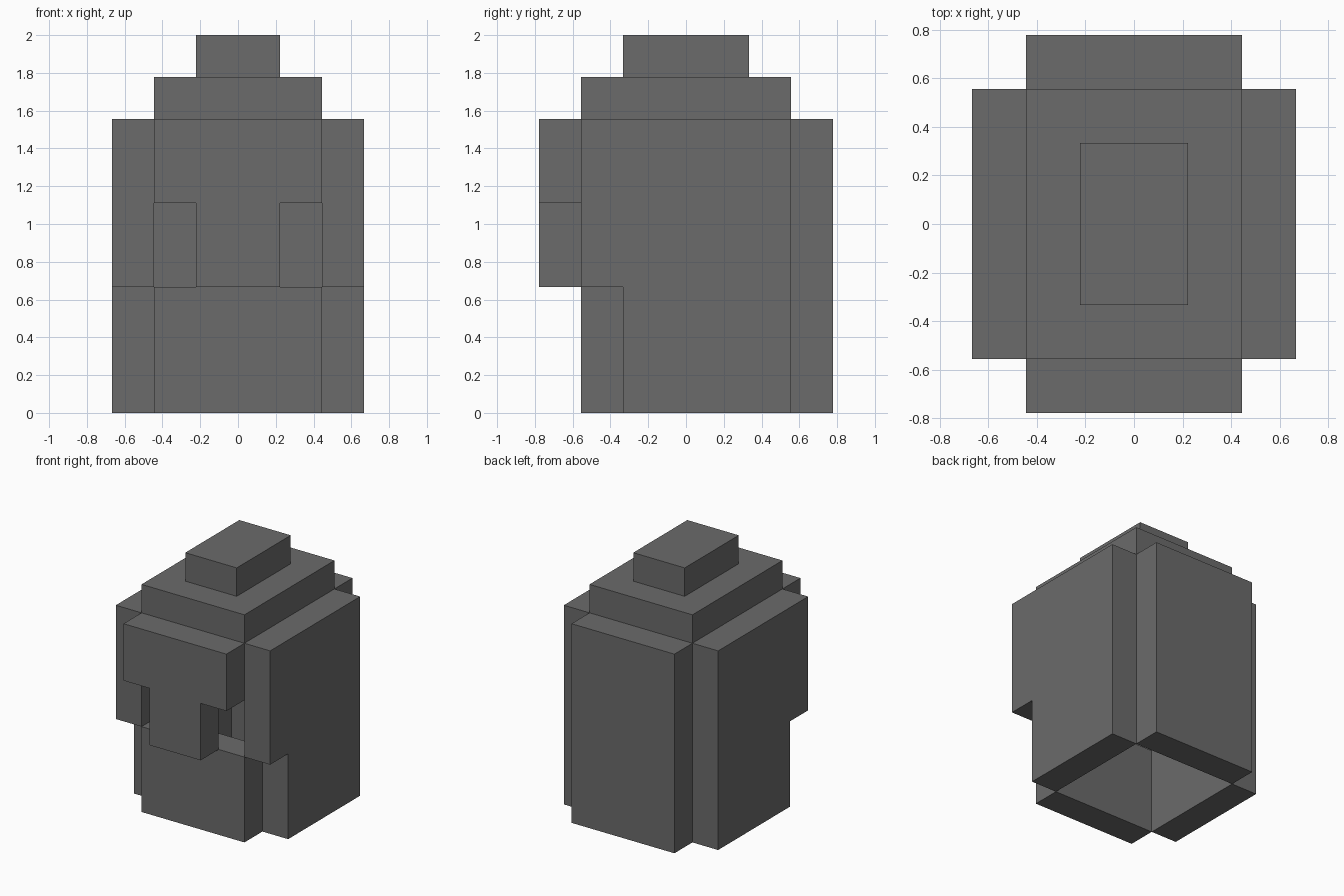
import bpy, bmesh
from mathutils import Vector

if "Cube" in bpy.data.objects:
    bpy.data.objects.remove(bpy.data.objects["Cube"])

U = 2 / 9  # one block of the stepped grid

steel = bpy.data.materials.new("steel grey")
steel.diffuse_color = (0.147, 0.147, 0.147, 1)
steel.use_nodes = True
steel.node_tree.nodes["Principled BSDF"].inputs["Base Color"].default_value = steel.diffuse_color


def finish(name, bm):
    bmesh.ops.recalc_face_normals(bm, faces=bm.faces)
    mesh = bpy.data.meshes.new(name)
    bm.to_mesh(mesh)
    bm.free()
    mesh.materials.append(steel)
    obj = bpy.data.objects.new(name, mesh)
    bpy.context.collection.objects.link(obj)
    return obj


def extrude(name, profile, axis, start, end):
    """Extrude a profile (block units) along x or y; profile gives the other axis and z."""
    bm = bmesh.new()
    place = (lambda a, z: (start, a, z)) if axis == "x" else (lambda a, z: (a, start, z))
    face = bm.faces.new([bm.verts.new(Vector(place(a, z)) * U) for a, z in profile])
    shift = (end - start) * U
    out = bmesh.ops.extrude_face_region(bm, geom=[face], use_keep_orig=True)
    verts = [v for v in out["geom"] if isinstance(v, bmesh.types.BMVert)]
    bmesh.ops.translate(bm, verts=verts, vec=(shift, 0, 0) if axis == "x" else (0, shift, 0))
    return finish(name, bm)


def rect(a0, a1, z0, z1):
    return [(a0, z0), (a1, z0), (a1, z1), (a0, z1)]


def ring(name, outer, inner, z0, z1):
    """Rectangular frame given by outer and inner half sizes."""
    bm = bmesh.new()
    loops = []
    for (hx, hy), z in ((outer, z0), (outer, z1), (inner, z1), (inner, z0)):
        loops.append([bm.verts.new(Vector((sx * hx, sy * hy, z)) * U)
                      for sx, sy in ((-1, -1), (1, -1), (1, 1), (-1, 1))])
    for i in range(4):
        a, b = loops[i], loops[(i + 1) % 4]
        for k in range(4):
            n = (k + 1) % 4
            bm.faces.new((a[k], a[n], b[n], b[k]))
    return finish(name, bm)


# Side walls, cut back at the lower front
cheek = [(-1.5, 0), (2.5, 0), (2.5, 7), (-2.5, 7), (-2.5, 3), (-1.5, 3)]
extrude("right_wall", cheek, "x", 2, 3)
extrude("left_wall", cheek, "x", -3, -2)

# Back wall
extrude("back_wall", rect(-2, 2, 0, 7), "y", 2.5, 3.5)

# Brow with nose guard, leaving the eye openings either side
brow = [(-1, 3), (1, 3), (1, 5), (2, 5), (2, 7), (-2, 7), (-2, 5), (-1, 5)]
extrude("brow_and_nose_guard", brow, "y", -3.5, -2.5)

# Set-back mouth guard
extrude("mouth_guard", rect(-2, 2, 0, 3), "y", -2.5, -1.5)

# Stepped crown, hollow like the walls below it
ring("crown_ring", (2, 2.5), (1, 1.5), 7, 8)
extrude("crown_cap", rect(-1, 1, 8, 9), "y", -1.5, 1.5)
